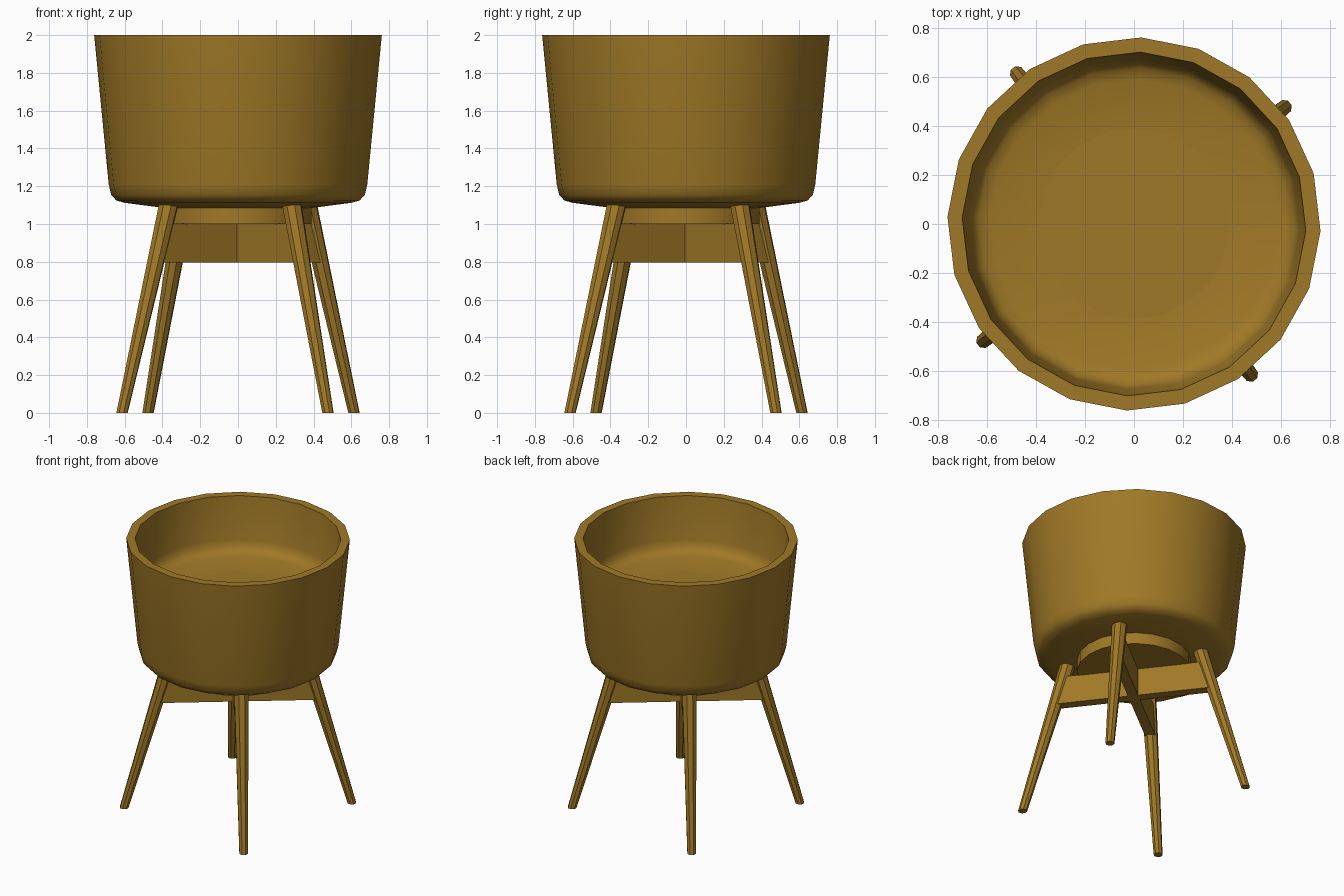
import bpy, bmesh
from math import cos, sin, radians, pi
from mathutils import Vector, Matrix

cube = bpy.data.objects.get("Cube")
if cube:
    bpy.data.objects.remove(cube, do_unlink=True)

wood = bpy.data.materials.new("golden_brown")
wood.use_nodes = True
COLOUR = (0.35, 0.19, 0.02, 1)
wood.diffuse_color = COLOUR
wood.node_tree.nodes["Principled BSDF"].inputs["Base Color"].default_value = COLOUR

SIDES = 20
BOWL_TURN = radians(-2.2)
LEG_TURN = radians(37.8)


def finish(name, bm, smooth=True):
    bmesh.ops.recalc_face_normals(bm, faces=bm.faces)
    mesh = bpy.data.meshes.new(name)
    bm.to_mesh(mesh)
    bm.free()
    mesh.materials.append(wood)
    obj = bpy.data.objects.new(name, mesh)
    bpy.context.collection.objects.link(obj)
    if smooth:
        bpy.ops.object.select_all(action="DESELECT")
        obj.select_set(True)
        bpy.context.view_layer.objects.active = obj
        bpy.ops.object.shade_smooth_by_angle(angle=radians(35))
    return obj


def loft(name, rings):
    """Skin a list of equal point rings and cap both ends."""
    bm = bmesh.new()
    rows = [[bm.verts.new(p) for p in ring] for ring in rings]
    n = len(rows[0])
    for a, b in zip(rows, rows[1:]):
        for i in range(n):
            j = (i + 1) % n
            bm.faces.new((a[i], a[j], b[j], b[i]))
    bm.faces.new(rows[0])
    bm.faces.new(rows[-1])
    return finish(name, bm)


def circle(r, z, n=SIDES, turn=BOWL_TURN, centre=(0, 0)):
    return [Vector((centre[0] + r * cos(turn + 2 * pi * i / n),
                    centre[1] + r * sin(turn + 2 * pi * i / n), z)) for i in range(n)]


# Bowl: tapered wall, rounded base, flat rim and raised inner floor
profile = [(0.39, 1.085), (0.60, 1.112), (0.645, 1.125), (0.672, 1.155), (0.685, 1.21),
           (0.762, 2.0), (0.702, 2.0),
           (0.675, 1.68), (0.662, 1.635), (0.635, 1.608), (0.59, 1.597), (0.39, 1.572)]
loft("bowl", [circle(r, z) for r, z in profile])

# Discs under the bowl and on its floor
loft("base_disc", [circle(0.39, 1.0), circle(0.39, 1.09)])
loft("floor_disc", [circle(0.39, 1.57), circle(0.39, 1.574)])

# Splayed tapered legs
for k, name in enumerate(("back_left", "back_right", "front_right", "front_left")):
    a = LEG_TURN + k * pi / 2
    rings = []
    for z, reach, r in ((0, 0.777, 0.031), (1.12, 0.46, 0.054)):
        rings.append(circle(r, z, 8, a + pi / 8, (reach * cos(a), reach * sin(a))))
    loft(name + "_leg", rings)

# Crossed braces, with ends slanted to follow the legs
for k, name in enumerate(("brace_long", "brace_cross")):
    bm = bmesh.new()
    bmesh.ops.create_cube(bm, size=1)
    for v in bm.verts:
        low = v.co.z < 0
        v.co = Vector((v.co.x * 2 * (0.55 if low else 0.495), v.co.y * 0.07, 0.795 if low else 1.003))
    bm.transform(Matrix.Rotation(LEG_TURN + k * pi / 2, 4, "Z"))
    finish(name, bm, False)
